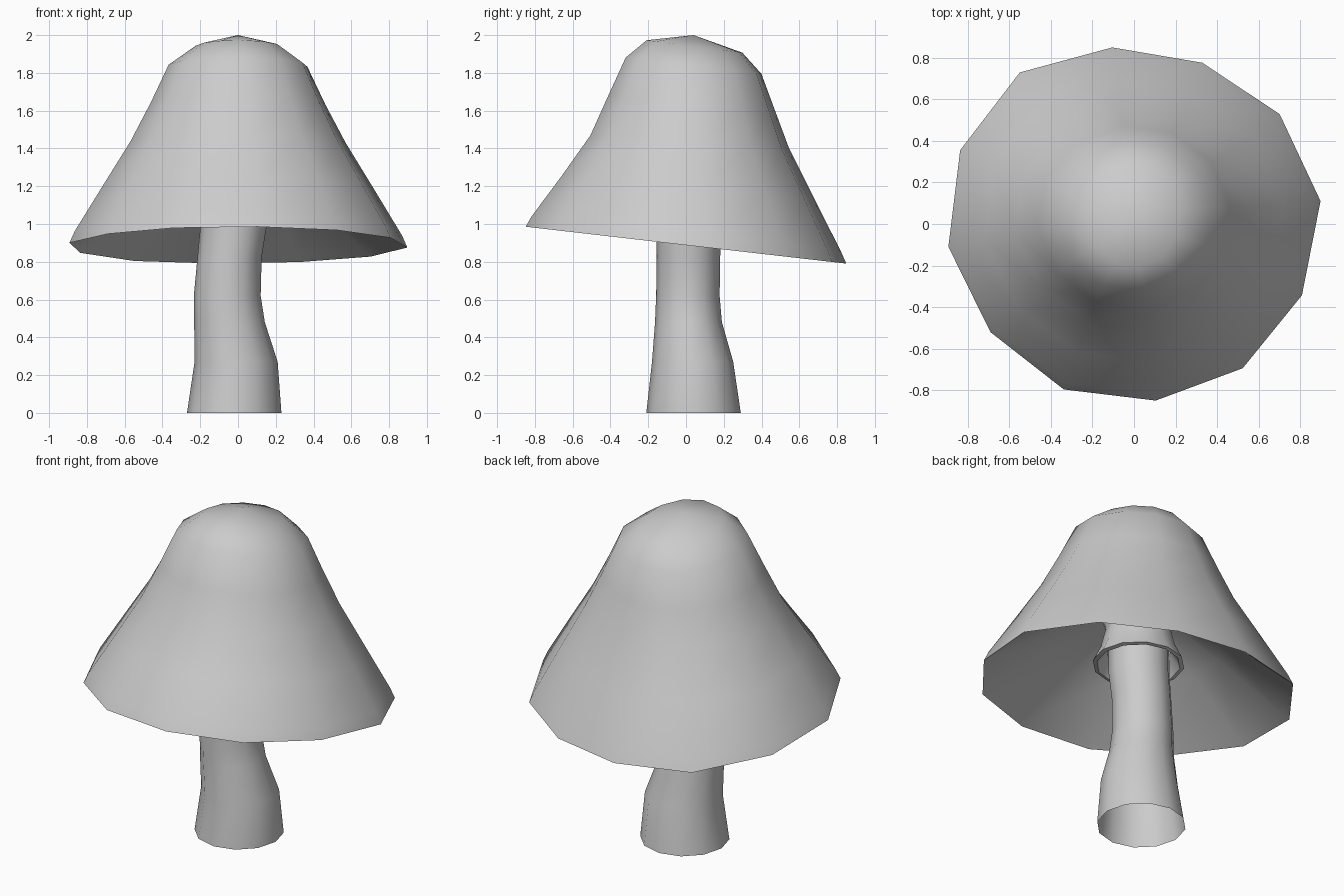
import bpy, bmesh, math

if "Cube" in bpy.data.objects:
    bpy.data.objects.remove(bpy.data.objects["Cube"])

SIDES = 12


def lathe(name, rings, wobble=None, start=0.0, apex=None, end_apex=None, sharp=60):
    """Skin 12-sided rings: (cx, cy, cz, rx, ry, slope along y, wobble amount)."""
    bm = bmesh.new()
    loops = []
    for cx, cy, cz, rx, ry, slope, amount in rings:
        loop = []
        for i in range(SIDES):
            a = math.radians(start) + math.tau * i / SIDES
            k = 1 + ((wobble[i] - 1) * amount if wobble else 0)
            dx, dy = rx * k * math.cos(a), ry * k * math.sin(a)
            loop.append(bm.verts.new((cx + dx, cy + dy, cz + slope * dy)))
        loops.append(loop)
    for lo, hi in zip(loops, loops[1:]):
        for i in range(SIDES):
            j = (i + 1) % SIDES
            bm.faces.new((lo[i], lo[j], hi[j], hi[i]))
    for point, loop in ((apex, loops[-1]), (end_apex, loops[0])):
        if point:
            tip = bm.verts.new(point)
            for i in range(SIDES):
                bm.faces.new((loop[i], loop[(i + 1) % SIDES], tip))
    bmesh.ops.recalc_face_normals(bm, faces=bm.faces)
    mesh = bpy.data.meshes.new(name)
    bm.to_mesh(mesh)
    bm.free()
    obj = bpy.data.objects.new(name, mesh)
    bpy.context.collection.objects.link(obj)
    bpy.ops.object.select_all(action='DESELECT')
    obj.select_set(True)
    bpy.context.view_layer.objects.active = obj
    bpy.ops.object.shade_smooth_by_angle(angle=math.radians(sharp))
    return obj


# Cap: underside from the stem out to the rim, then up the bell to the tip
rim_wobble = [1.03, 1.0, .96, .975, 1.04, 1.035, 1.025, .985, .985, .975, .99, 1.0]
lathe("cap", [
    (-.02, .02, 1.36, .17, .17, -.05, 0),
    (0, .01, 1.17, .48, .47, -.08, .5),
    (0, 0, .91, .845, .845, -.115, 1),
    (0, 0, .888, .877, .877, -.115, 1),
    (0, 0, .95, .85, .845, -.11, 1),
    (0, .01, 1.19, .71, .69, -.09, .8),
    (0, .02, 1.435, .567, .535, -.066, .4),
    (0, .03, 1.64, .462, .447, -.09, .2),
    (0, .04, 1.838, .37, .362, -.12, 0),
    (0, .045, 1.94, .225, .255, -.13, 0),
], rim_wobble, start=7, apex=(0, .04, 2.0), end_apex=(-.02, .02, 1.38))

# Stem: open, gently bent tube
lathe("stem", [
    (-.02, .04, 0, .25, .25, 0, 0),
    (-.01, .035, .27, .22, .215, 0, 0),
    (-.045, .013, .48, .187, .177, 0, 0),
    (-.057, .01, .62, .177, .168, 0, 0),
    (-.045, .013, .82, .17, .168, 0, 0),
    (-.025, .015, .98, .175, .17, 0, 0),
    (-.02, .015, 1.37, .17, .17, 0, 0),
])

# Skirt: flared hollow collar hidden under the cap
lathe("skirt", [
    (-.02, .015, 1.14, .18, .18, 0, 0),
    (-.02, .015, 1.045, .235, .235, 0, 0),
    (-.02, .015, 1.05, .26, .255, 0, 0),
    (-.02, .015, 1.14, .215, .215, 0, 0),
    (-.02, .015, 1.26, .185, .185, 0, 0),
    (-.02, .015, 1.34, .205, .205, 0, 0),
])
